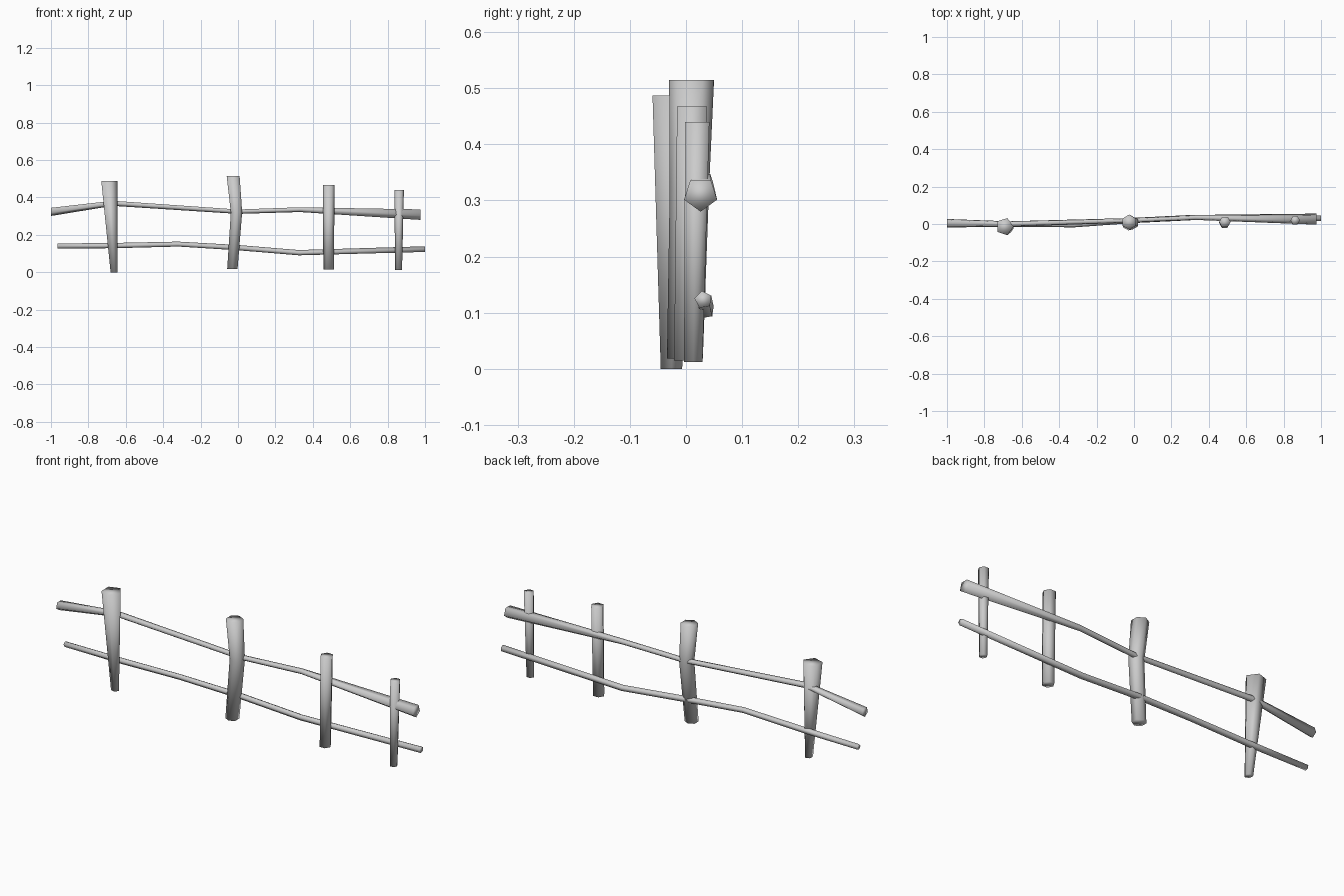
import bpy, bmesh, math
from mathutils import Vector

cube = bpy.data.objects.get("Cube")
if cube:
    bpy.data.objects.remove(cube, do_unlink=True)

wood = bpy.data.materials.new("grey_wood")
wood.use_nodes = True
wood.diffuse_color = (0.6, 0.6, 0.6, 1)
wood.node_tree.nodes["Principled BSDF"].inputs["Base Color"].default_value = (0.6, 0.6, 0.6, 1)


def loft(name, stations, sides, turn, u, v):
    """Capped log: each station is (x, y, z, radius), its ring lying in the plane u, v."""
    bm = bmesh.new()
    rings = []
    for x, y, z, r in stations:
        ring = []
        for i in range(sides):
            a = math.radians(turn) + math.tau * i / sides
            ring.append(bm.verts.new(Vector((x, y, z)) + r * (math.cos(a) * u + math.sin(a) * v)))
        rings.append(ring)
    for a, b in zip(rings, rings[1:]):
        for i in range(sides):
            j = (i + 1) % sides
            bm.faces.new((a[i], a[j], b[j], b[i]))
    bm.faces.new(rings[0][::-1])
    bm.faces.new(rings[-1])
    bmesh.ops.recalc_face_normals(bm, faces=bm.faces)
    # Soft shading runs over the ends as well
    for face in bm.faces:
        face.smooth = True
    mesh = bpy.data.meshes.new(name)
    bm.to_mesh(mesh)
    bm.free()
    mesh.materials.append(wood)
    bpy.context.collection.objects.link(bpy.data.objects.new(name, mesh))


X, Y, Z = Vector((1, 0, 0)), Vector((0, 1, 0)), Vector((0, 0, 1))

# Upright posts, rings level with the ground
loft("right_end_post", [(-0.665, -0.026, 0.0, 0.02), (-0.692, -0.014, 0.487, 0.048)], 5, 0, X, Y)
loft("bent_post", [(-0.03, -0.002, 0.018, 0.032), (-0.008, 0.006, 0.32, 0.035),
                   (-0.026, 0.01, 0.515, 0.04)], 6, 30, X, Y)
loft("middle_post", [(0.484, 0.003, 0.015, 0.028), (0.486, 0.011, 0.467, 0.031)], 6, 0, X, Y)
loft("left_end_post", [(0.858, 0.013, 0.012, 0.019), (0.862, 0.02, 0.44, 0.025)], 6, 0, X, Y)

# Rails running through the posts
loft("upper_rail", [(-1.0, 0.004, 0.325, 0.024), (-0.67, 0.0, 0.37, 0.015), (0.0, 0.02, 0.325, 0.013),
                    (0.33, 0.035, 0.336, 0.014), (0.975, 0.026, 0.311, 0.031)], 5, -90, Y, Z)
loft("lower_rail", [(-0.965, 0.004, 0.14, 0.014), (-0.66, 0.0, 0.142, 0.015), (-0.32, -0.004, 0.15, 0.014),
                    (0.0, 0.02, 0.131, 0.015), (0.325, 0.036, 0.104, 0.015),
                    (1.0, 0.031, 0.123, 0.016)], 5, 100, Y, Z)
